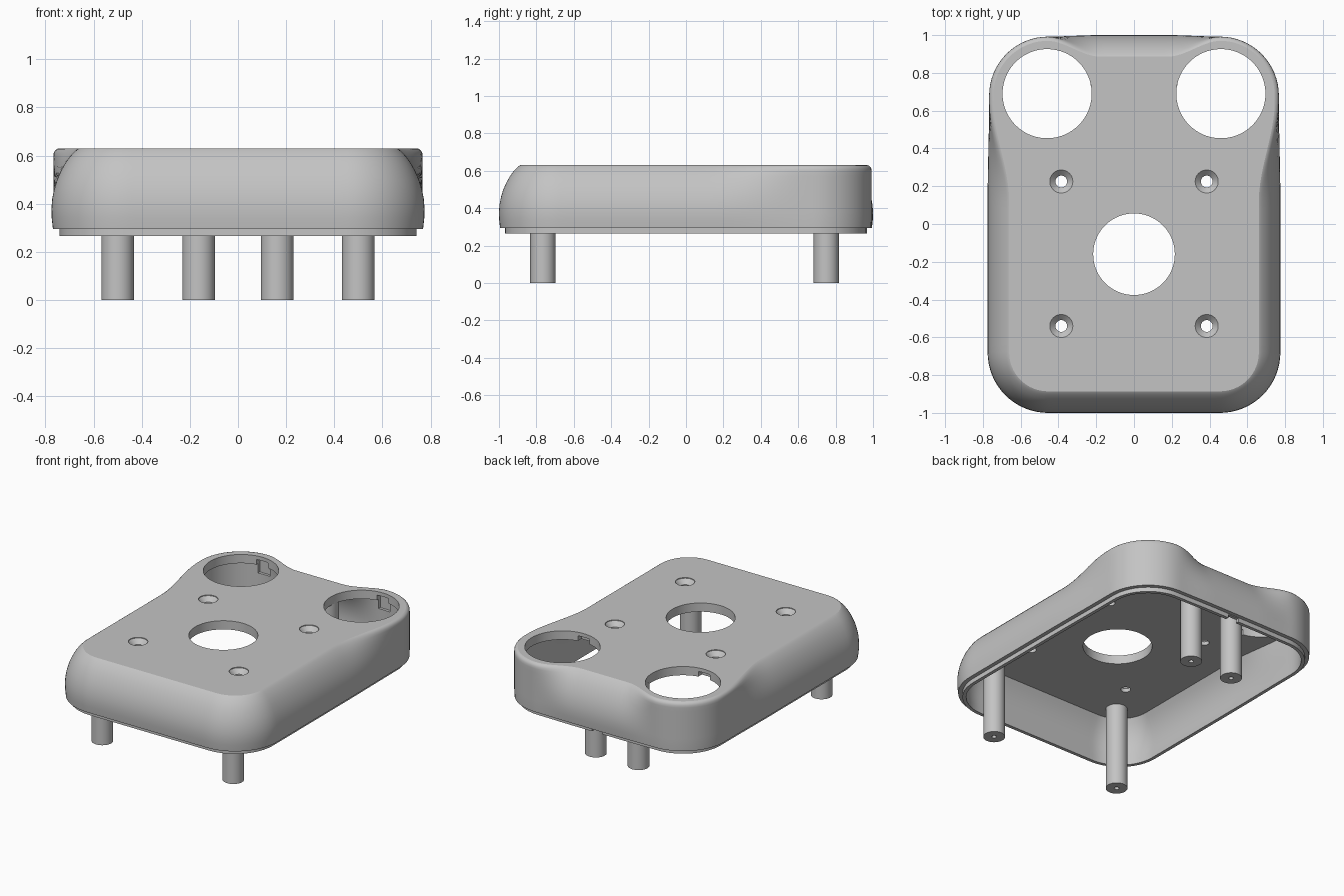
import bpy, bmesh
from math import sin, cos, pi
from mathutils import Vector

if "Cube" in bpy.data.objects:
    bpy.data.objects.remove(bpy.data.objects["Cube"])

grey = bpy.data.materials.new("light grey plastic")
grey.use_nodes = True
grey.diffuse_color = (0.55, 0.55, 0.55, 1)
grey.node_tree.nodes["Principled BSDF"].inputs["Base Color"].default_value = grey.diffuse_color

HALF_X, HALF_Y, CORNER = 0.775, 1.0, 0.32
WALL, TOP, CEILING = 0.05, 0.63, 0.57


def finish(name, bm):
    bmesh.ops.remove_doubles(bm, verts=bm.verts, dist=1e-5)
    bmesh.ops.recalc_face_normals(bm, faces=bm.faces)
    mesh = bpy.data.meshes.new(name)
    bm.to_mesh(mesh)
    bm.free()
    mesh.materials.append(grey)
    obj = bpy.data.objects.new(name, mesh)
    bpy.context.collection.objects.link(obj)
    return obj


def smooth(obj):
    bpy.ops.object.select_all(action='DESELECT')
    obj.select_set(True)
    bpy.context.view_layer.objects.active = obj
    bpy.ops.object.shade_smooth_by_angle(angle=0.6)
    # keep the flat top and ceiling evenly shaded
    for face in obj.data.polygons:
        if abs(face.normal.z) > 0.999:
            face.use_smooth = False


def skin(bm, rings):
    for a, b in zip(rings, rings[1:]):
        n = len(a)
        for i in range(n):
            j = (i + 1) % n
            bm.faces.new((a[i], a[j], b[j], b[i]))


def lathe(name, x, y, profile, sides=48):
    """Turn a profile of (radius, height) about a vertical axis."""
    bm = bmesh.new()
    turns = [2 * pi * i / sides for i in range(sides)]
    rings = [[bm.verts.new((x + r * cos(t), y + r * sin(t), z)) for t in turns]
             for r, z in profile]
    skin(bm, rings)
    return finish(name, bm)


def box(name, centre, size):
    bm = bmesh.new()
    bmesh.ops.create_cube(bm, size=1)
    for v in bm.verts:
        v.co = Vector(c + s * p for c, s, p in zip(centre, size, v.co))
    return finish(name, bm)


def ramp(a, b, v):
    t = min(max((v - a) / (b - a), 0), 1)
    return t * t * (3 - 2 * t)


def outline(arc=16, straight=32):
    """Rounded rectangle as (point, outward normal, roundness weight)."""
    points = []
    cx, cy = HALF_X - CORNER, HALF_Y - CORNER
    corners = [(cx, cy), (-cx, cy), (-cx, -cy), (cx, -cy)]
    for k, c in enumerate(corners):
        c, after = Vector(c), Vector(corners[(k + 1) % 4])
        for i in range(arc + straight):
            t = (k + min(i / arc, 1)) * pi / 2
            n = Vector((cos(t), sin(t)))
            p = c.lerp(after, max(i - arc, 0) / straight) + n * CORNER
            w = 1 - ramp(0.12, 0.65, p.y)
            if p.y > 0.9:
                w = max(w, 1 - ramp(0.18, 0.46, abs(p.x)))
            points.append((p, n, w))
    return points


# side section: height, inset of the rounded body, inset of the upright ears
SECTION = [(0.295, 0.006, 0.01), (0.34, 0.001, 0.008), (0.38, 0, 0.008),
           (0.42, 0.003, 0.008), (0.46, 0.011, 0.008), (0.5, 0.023, 0.008),
           (0.54, 0.041, 0.008), (CEILING, 0.058, 0.008), (0.595, 0.076, 0.008),
           (0.61, 0.09, 0.009), (0.62, 0.1, 0.014), (0.627, 0.109, 0.021),
           (TOP, 0.114, 0.03)]

# housing: outside, stepped rim and hollow inside
bm = bmesh.new()
path = outline()


def ring(z, body, ear, extra=0.0):
    verts = []
    for p, n, w in path:
        q = p - n * (ear + (body - ear) * w + extra)
        verts.append(bm.verts.new((q.x, q.y, z)))
    return verts


rings = [ring(*s) for s in reversed(SECTION)]
rings += [ring(z, 0.006, 0.01, e) for z, e in
          ((0.295, 0.027), (0.265, 0.027), (0.265, WALL))]
rings += [ring(*s, WALL) for s in SECTION if s[0] <= CEILING]
skin(bm, rings)
bm.faces.new(rings[0])
bm.faces.new(rings[-1])
housing = finish("housing", bm)


# openings
def hole(name, x, y, r, sides=96):
    return lathe(name, x, y, [(0, 0.45), (r, 0.45), (r, 0.7), (0, 0.7)], sides)


cutters = [hole("centre_hole", 0, -0.16, 0.216)]
for side in (-1, 1):
    cutters.append(hole("ear_hole", side * 0.46, 0.69, 0.236))
    for y in (-0.54, 0.225):
        cutters.append(lathe("screw_hole", side * 0.385, y,
                             [(0, 0.5), (0.031, 0.5), (0.031, 0.595),
                              (0.061, 0.625), (0.061, 0.66), (0, 0.66)]))
    # clip slots under the front and back of each ear opening
    for end in (-1, 1):
        cutters.append(box("clip_slot", (side * 0.46, 0.69 + end * 0.23, 0.555),
                           (0.09, 0.08, 0.1)))
cutters.append(box("cable_notch", (0, 0.95, 0.27), (0.08, 0.14, 0.04)))

bpy.context.view_layer.objects.active = housing
for cutter in cutters:
    mod = housing.modifiers.new(cutter.name, 'BOOLEAN')
    mod.operation, mod.solver, mod.object = 'DIFFERENCE', 'EXACT', cutter
    bpy.ops.object.modifier_apply(modifier=mod.name)
    bpy.data.objects.remove(cutter)
smooth(housing)

# legs with a screw bore in the foot
for name, x, y in (("front_leg", 0.5, -0.765), ("back_leg", 0.163, 0.75)):
    for side, label in ((1, "left"), (-1, "right")):
        leg = lathe(f"{label}_{name}", side * x, y,
                    [(0, 0.15), (0.015, 0.15), (0.015, 0), (0.068, 0),
                     (0.068, 0.585), (0, 0.585)])
        smooth(leg)
